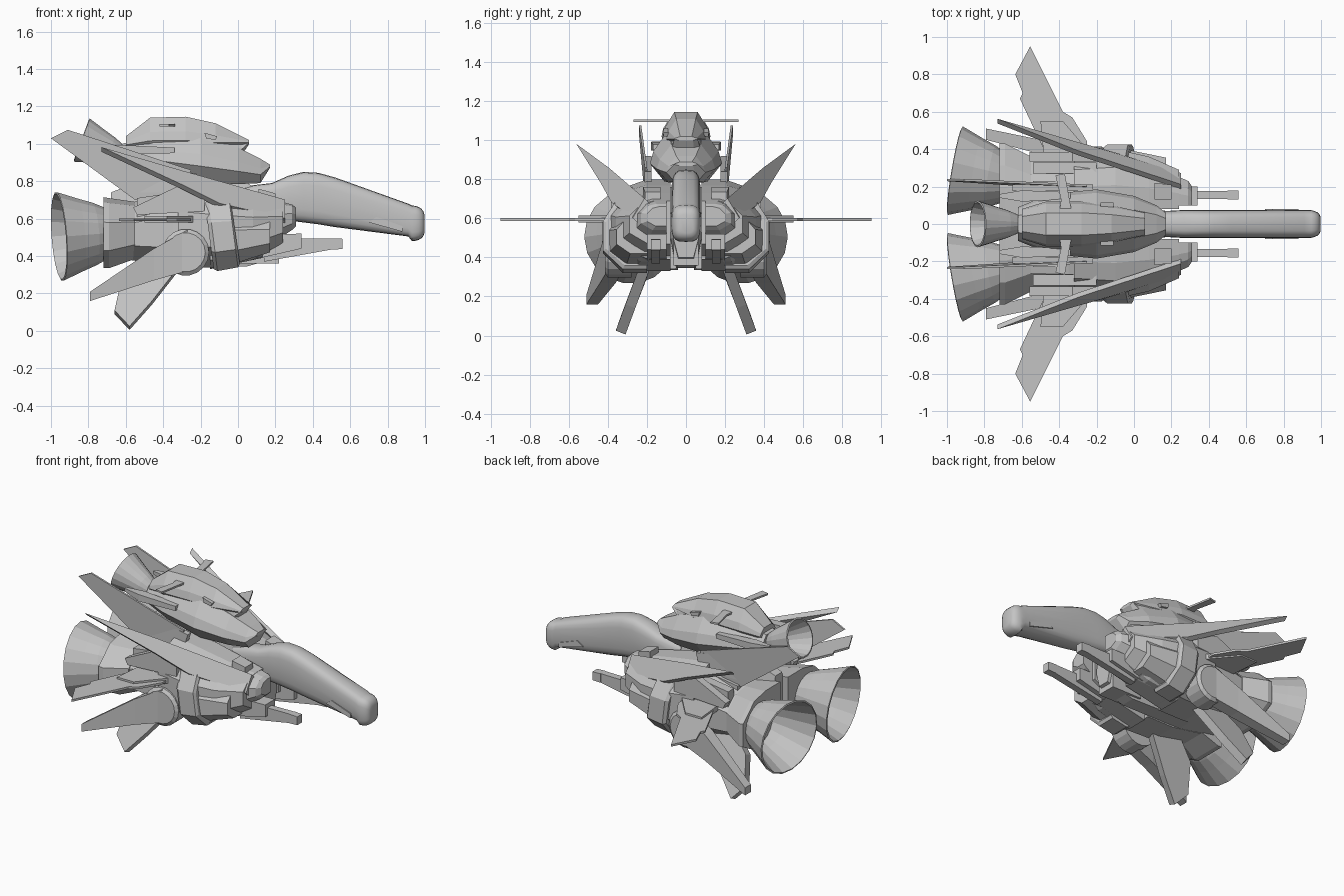
import bpy, bmesh, math
from mathutils import Vector

old = bpy.data.objects.get("Cube")
if old:
    bpy.data.objects.remove(old)

# One plain material for everything
TONE = (.55, .55, .55, 1)
grey = bpy.data.materials.new("hull grey")
grey.use_nodes = True
grey.diffuse_color = TONE
grey.node_tree.nodes["Principled BSDF"].inputs["Base Color"].default_value = TONE

# Unit cross-sections: sideways from inner to outer, upwards from bottom to top
HULL_SECTION = [(.2, 0), (0, .35), (.05, .6), (.25, 1), (.75, 1), (.95, .6), (1, .35), (.8, 0)]
POD_SECTION = [(0, 0), (.55, 0), (1, .25), (1, .65), (.7, .93), (.4, 1), (0, 1)]
BOX_SECTION = [(0, 0), (1, 0), (1, 1), (0, 1)]


def loft(name, rings, mirror=False, caps=True):
    """Skin between rings that all have the same number of points."""
    bm = bmesh.new()
    rows = [[bm.verts.new(point) for point in ring] for ring in rings]
    count = len(rows[0])
    for first, second in zip(rows, rows[1:]):
        for i in range(count):
            j = (i + 1) % count
            bm.faces.new((first[i], first[j], second[j], second[i]))
    if caps:
        bm.faces.new(rows[0])
        bm.faces.new(rows[-1])
    bmesh.ops.recalc_face_normals(bm, faces=bm.faces)
    mesh = bpy.data.meshes.new(name)
    bm.to_mesh(mesh)
    bm.free()
    mesh.materials.append(grey)
    ob = bpy.data.objects.new(name, mesh)
    bpy.context.collection.objects.link(ob)
    if mirror:
        mod = ob.modifiers.new("Mirror", "MIRROR")
        mod.use_axis = (False, True, False)
        mod.use_mirror_merge = False
    return ob


def hull(name, *stations, section=HULL_SECTION):
    """Symmetric body; each station is x, half width, bottom, top."""
    return loft(name, [[(x, wide * (2 * u - 1), low + v * (high - low)) for u, v in section]
                       for x, wide, low, high in stations])


def pod(name, *stations, inner=.08, section=POD_SECTION, lean=0):
    """Mirrored side body; each station is x, outer y, bottom, top; lean moves the top back."""
    return loft(name, [[(x - lean * v, inner + u * (outer - inner), low + v * (high - low)) for u, v in section]
                       for x, outer, low, high in stations], mirror=True)


def slab(name, outline, thickness):
    """Mirrored plate, thickened evenly about its outline."""
    half = Vector(thickness) / 2
    return loft(name, [[Vector(p) + half * side for p in outline] for side in (-1, 1)], mirror=True)


def side_plate(name, outline, y, thickness):
    """Mirrored upright plate drawn in x and z."""
    return slab(name, [(x, y, z) for x, z in outline], (0, thickness, 0))


def beam(name, *stations):
    """Mirrored bar; each station is a centre, its y size and its z size."""
    return loft(name, [[Vector(centre) + Vector((0, (u - .5) * wide, (v - .5) * tall)) for u, v in BOX_SECTION]
                       for centre, wide, tall in stations], mirror=True)


def circle(centre, radius, axis, sides=18):
    turn = Vector(axis).to_track_quat("Z", "Y")
    angles = [math.tau * i / sides for i in range(sides)]
    return [Vector(centre) + turn @ Vector((math.cos(a), math.sin(a), 0)) * radius for a in angles]


def bell(name, start, end, throat, mouth, mirror=False):
    """Thin hollow exhaust bell."""
    start, end = Vector(start), Vector(end)
    rings = [circle(start.lerp(end, t), throat + (mouth - throat) * math.sqrt(t) * (1 + t) / 2, end - start)
             for t in (0, .3, .6, 1)]
    shell = loft(name, rings, mirror, caps=False)
    shell.modifiers.new("Wall", "SOLIDIFY").thickness = .01


# Long drooping nose: rounded section, blunt tip
def rounded(angle):
    c, s = math.cos(angle), math.sin(angle)
    return (.5 + math.copysign(abs(c) ** .6, c) / 2, .5 + math.copysign(abs(s) ** .6, s) / 2)


nose_section = [rounded(math.tau * i / 20) for i in range(20)]
nose_stations = [(0, .07, .5, .77), (.18, .07, .6, .79), (.27, .075, .59, .83), (.35, .075, .58, .85),
                 (.43, .075, .57, .845), (.52, .075, .555, .82), (.91, .075, .505, .68)]
for step in range(6):
    angle = math.radians(15 * step)
    shrink = math.cos(angle) ** .5
    nose_stations.append((.93 + .07 * math.sin(angle), .075 * shrink, .57 - .09 * shrink, .57 + .1 * shrink))
nose = hull("nose_boom", *nose_stations, section=nose_section)
bpy.context.view_layer.objects.active = nose
nose.select_set(True)
bpy.ops.object.shade_smooth_by_angle(angle=math.radians(35))
nose.select_set(False)
side_plate("nose_side_panel", [(.7, .58), (.88, .53), (.88, .56), (.74, .61)], y=.075, thickness=.008)

# Command deck: lower hull, cabin, antenna fins and side guns
hull("deck_lower_hull", (-.62, .09, .88, 1), (-.45, .16, .84, 1.05), (-.2, .185, .79, 1.05),
     (0, .15, .785, .98), (.12, .1, .79, .92), (.17, .06, .87, .89))
hull("deck_cabin", (-.6, .08, .97, 1.04), (-.47, .12, .95, 1.14), (-.28, .12, .95, 1.145),
     (-.12, .1, .95, 1.11), (.06, .06, 1, 1.02))
hull("windscreen", (-.1, .09, .93, 1.08), (.02, .07, .94, 1.03), (.06, .06, 1, 1.02))
side_plate("cabin_side_block", [(-.18, 1.06), (-.11, 1.04), (-.12, 1.02), (-.17, 1.03)], y=.09, thickness=.05)
slab("antenna_fin", [(-.4, .05, 1.1), (-.39, .13, 1.1), (-.42, .26, 1.1), (-.37, .27, 1.1),
                     (-.33, .05, 1.1)], (0, 0, .012))
beam("deck_side_gun", ((-.72, .15, .985), .02, .02), ((-.6, .15, .97), .06, .045), ((-.34, .15, .965), .04, .03))
bell("upper_exhaust", start=(-.62, 0, .94), end=(-.835, 0, 1.02), throat=.05, mouth=.125)

# Central fuselage
hull("fuselage", (-.68, .07, .4, .74), (-.4, .09, .35, .85), (.05, .08, .345, .79), (.24, .065, .4, .68))
hull("keel_block", (0, .065, .36, .52), (.22, .065, .36, .52), section=BOX_SECTION)

# Side nacelles: shoulders, cheeks, bands and rear housings
pod("shoulder_body", (-.32, .38, .34, .8), (-.1, .4, .34, .77), (.08, .36, .38, .73), (.24, .29, .47, .69))
pod("shoulder_face", (.2, .27, .48, .7), (.29, .23, .54, .675), (.31, .2, .56, .66), inner=.1)
pod("shoulder_cheek", (-.05, .4, .35, .64), (.17, .355, .42, .61), inner=.2)
pod("lower_cheek", (-.15, .34, .33, .52), (.13, .27, .39, .51))
pod("shoulder_top_block", (.11, .22, .68, .76), (.2, .21, .68, .735), inner=.13, section=BOX_SECTION)
pod("nacelle_band", (-.13, .41, .33, .71), (-.11, .425, .32, .72), (0, .425, .34, .72), (.01, .41, .36, .7),
    inner=.2, lean=.05)
pod("nacelle_middle", (-.58, .35, .38, .68), (-.35, .36, .34, .76), (-.15, .38, .34, .76), inner=.05)
pod("nacelle_flange", (-.72, .43, .335, .715), (-.69, .43, .335, .71), (-.55, .36, .385, .69), inner=.04)
for number in range(3):
    middle = .1 + .1 * number
    beam(f"nacelle_top_rib_{number + 1}", ((-.54, middle, .66), .06, .1), ((-.2, middle, .71), .06, .1))
bell("main_exhaust", start=(-.69, .24, .525), end=(-.955, .285, .505), throat=.13, mouth=.24, mirror=True)

# Swept shoulder blades and upright tail blades
slab("shoulder_blade", [(-.73, .55, .97), (-.3, .38, .845), (.25, .2, .69), (.25, .26, .59),
                        (-.1, .37, .67), (-.3, .425, .77)], (0, .025, .025))
slab("tail_blade", [(-1, .235, 1.03), (-.91, .235, 1.075), (-.25, .205, .86), (-.3, .2, .74),
                    (-.55, .205, .7)], (0, .012, 0))
side_plate("tail_blade_root", [(-.65, .92), (-.22, .84), (-.25, .74), (-.52, .74)], y=.195, thickness=.035)

# Flat side wings with thick roots
slab("side_wing", [(x, y, .595) for x, y in ((-.45, .33), (-.61, .67), (-.595, .7), (-.635, .8), (-.555, .95),
                                             (-.38, .6), (-.33, .57), (-.25, .44), (-.25, .33))], (0, 0, .014))
slab("wing_root", [(-.48, .34, .597), (-.5, .55, .597), (-.38, .55, .597), (-.2, .34, .597)], (0, 0, .035))
side_plate("wing_shield", [(-.56, .66), (-.33, .77), (-.18, .74), (-.18, .64), (-.54, .62)], y=.36, thickness=.05)

# Swinging arms on round pivots
loft("arm_pivot", [circle((-.28, y, .42), radius, (0, 1, 0))
                   for y, radius in ((.28, .125), (.4, .125), (.415, .105))], mirror=True)
beam("swing_arm", ((-.27, .37, .43), .08, .22), ((-.45, .4, .355), .08, .17), ((-.79, .48, .185), .06, .05))

# Downward fins, tilted outwards
slab("lower_fin", [(-.28, .2, .38), (-.46, .285, .15), (-.58, .335, .015), (-.66, .305, .1),
                   (-.62, .235, .28), (-.52, .2, .38)], (0, .05, .02))

# Underslung guns
beam("gun_body", ((0, .15, .46), .1, .1), ((.1, .15, .45), .1, .13), ((.34, .15, .48), .1, .08))
beam("gun_barrel", ((.14, .155, .43), .045, .12), ((.5, .155, .465), .045, .06))
beam("gun_muzzle", ((.5, .155, .465), .05, .06), ((.56, .155, .465), .05, .055))
